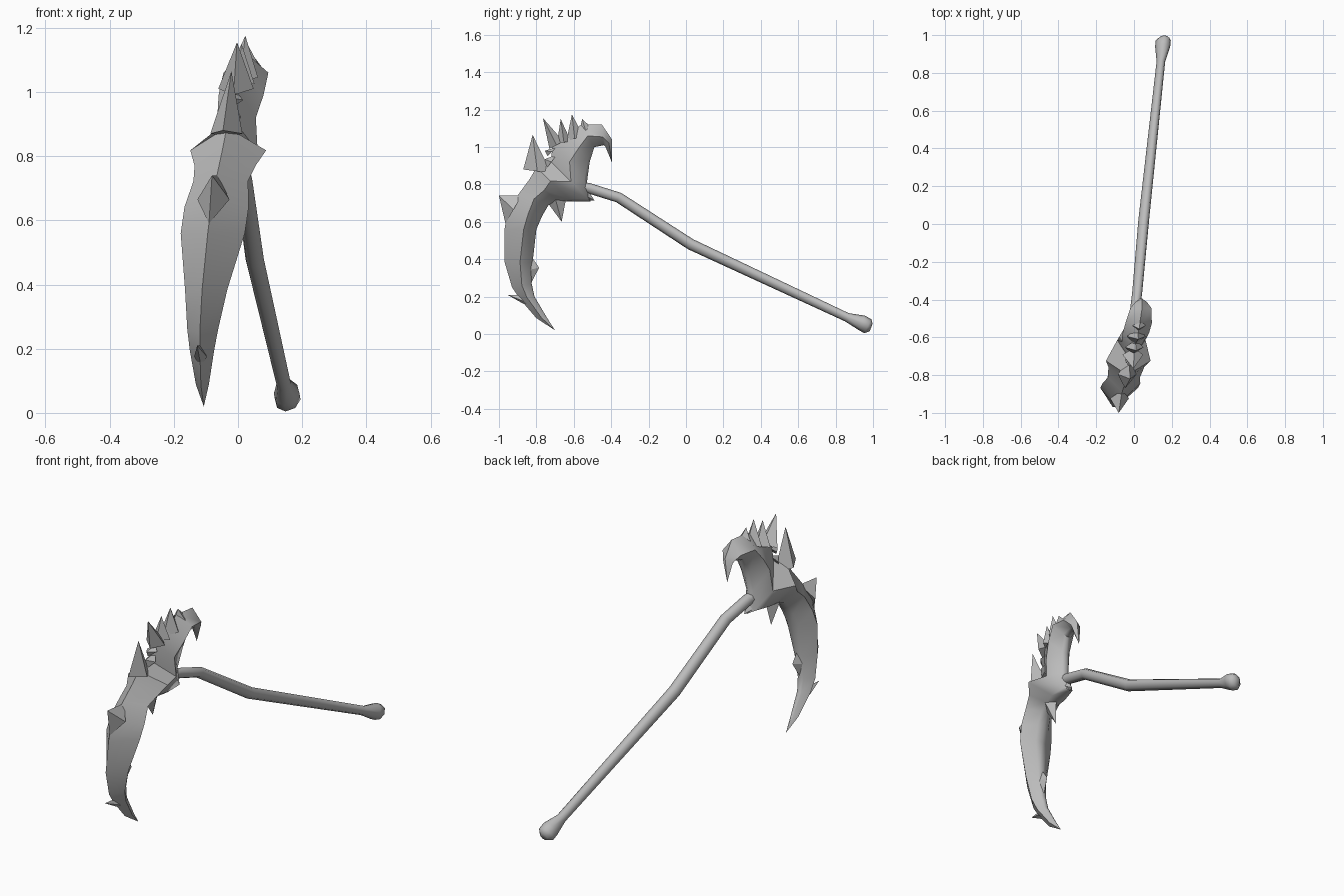
import bpy
import bmesh
import math
from mathutils import Vector

if "Cube" in bpy.data.objects:
    bpy.data.objects.remove(bpy.data.objects["Cube"], do_unlink=True)

GREY = (0.5, 0.5, 0.5, 1)
mat = bpy.data.materials.new("worn grey")
mat.use_nodes = True
mat.diffuse_color = GREY
mat.node_tree.nodes["Principled BSDF"].inputs["Base Color"].default_value = GREY


def place(p, off=0.0):
    """Point of the weapon's leaning plane, pushed sideways by off."""
    y, z = p
    return Vector((0.155 * y + 0.1 * z + off, y, z))


def loft(name, rings, angle=50):
    """Skin a list of point rings; a ring of one point closes to a tip."""
    bm = bmesh.new()
    rows = [[bm.verts.new(p) for p in ring] for ring in rings]
    for a, b in zip(rows, rows[1:]):
        n = max(len(a), len(b))
        for i in range(n):
            j = (i + 1) % n
            quad = [a[i % len(a)], a[j % len(a)], b[j % len(b)], b[i % len(b)]]
            bm.faces.new(list(dict.fromkeys(quad)))
    for row in (rows[0], rows[-1]):
        if len(row) > 2:
            bm.faces.new(row)
    bmesh.ops.recalc_face_normals(bm, faces=bm.faces)
    me = bpy.data.meshes.new(name)
    bm.to_mesh(me)
    bm.free()
    me.materials.append(mat)
    ob = bpy.data.objects.new(name, me)
    bpy.context.collection.objects.link(ob)
    bpy.ops.object.select_all(action="DESELECT")
    ob.select_set(True)
    bpy.context.view_layer.objects.active = ob
    bpy.ops.object.shade_smooth_by_angle(angle=math.radians(angle))


def section(outer, inner, half, t):
    """Ridged section: outer edge, widest points at t, narrow inner edge."""
    o, i = Vector(outer), Vector(inner)
    wide, back = o.lerp(i, t), o.lerp(i, 0.93)
    return [place(o), place(wide, half), place(back, half * 0.35),
            place(i), place(back, -half * 0.35), place(wide, -half)]


def spike(name, a, b, half, tip):
    """Four-sided thorn standing on the base line a-b."""
    mid = Vector(a).lerp(Vector(b), 0.5)
    loft(name, [[place(a), place(mid, half), place(b), place(mid, -half)],
                [place(tip)]], 20)


# Blade, head and back hook: outer edge, inner edge, half width, widest spot
blade = [
    ((-.80, .085), (-.745, .09), .02, .5),
    ((-.89, .19), (-.81, .20), .038, .5),
    ((-.93, .25), (-.825, .27), .048, .5),
    ((-.97, .385), (-.82, .385), .066, .55),
    ((-.97, .56), (-.80, .56), .10, .6),
    ((-.955, .66), (-.77, .63), .10, .6),
    ((-.89, .755), (-.735, .69), .085, .5),
    ((-.835, .83), (-.68, .71), .095, .5),
    ((-.80, .89), (-.61, .71), .118, .4),
    ((-.72, .92), (-.51, .71), .075, .5),
    ((-.715, 1.03), (-.53, .81), .06, .5),
    ((-.64, 1.06), (-.515, .92), .07, .5),
    ((-.56, 1.12), (-.49, 1.0), .07, .5),
    ((-.45, 1.12), (-.44, 1.01), .055, .6),
    ((-.395, 1.04), (-.43, 1.0), .03, .5),
]
loft("blade_and_head",
     [[place((-.70, .02))]] + [section(*s) for s in blade] + [[place((-.395, .915))]])

# Thorns
spike("brow_spike", (-.87, .88), (-.72, .86), .05, (-.82, 1.065))
spike("small_spike_upper", (-.74, .95), (-.69, 1.0), .03, (-.755, .98))
spike("small_spike_lower", (-.75, .88), (-.69, .96), .03, (-.755, .935))
spike("crest_spike_1", (-.73, .99), (-.655, 1.03), .055, (-.765, 1.155))
spike("crest_spike_2", (-.69, 1.02), (-.615, 1.03), .05, (-.67, 1.15))
spike("crest_spike_3", (-.64, 1.03), (-.55, 1.06), .05, (-.61, 1.175))
spike("crest_spike_4", (-.58, 1.05), (-.48, 1.08), .05, (-.555, 1.15))
spike("lower_spike", (-.76, .73), (-.64, .73), .04, (-.665, .60))
spike("heel_spike", (-.56, .71), (-.53, .78), .035, (-.49, .715))
spike("front_barb", (-.965, .59), (-.88, .74), .05, (-1.0, .74))
spike("tip_barb", (-.90, .21), (-.83, .14), .02, (-.955, .21))
spike("inner_barb", (-.83, .42), (-.83, .27), .02, (-.785, .355))

# Handle with a knob on the end
path = [(-.60, .79), (-.52, .78), (-.36, .73), (.025, .48), (.86, .09), (.94, .06), (.972, .042), (.99, .035)]
radii = [.028, .028, .028, .03, .024, .042, .042, .022]
rings = []
for k, (p, r) in enumerate(zip(path, radii)):
    d = Vector(path[min(k + 1, len(path) - 1)]) - Vector(path[max(k - 1, 0)])
    side = Vector((-d.y, d.x)).normalized()
    rings.append([place(Vector(p) + side * r * math.cos(a), r * .95 * math.sin(a))
                  for a in (math.tau * i / 8 for i in range(8))])
loft("handle", rings, 60)
